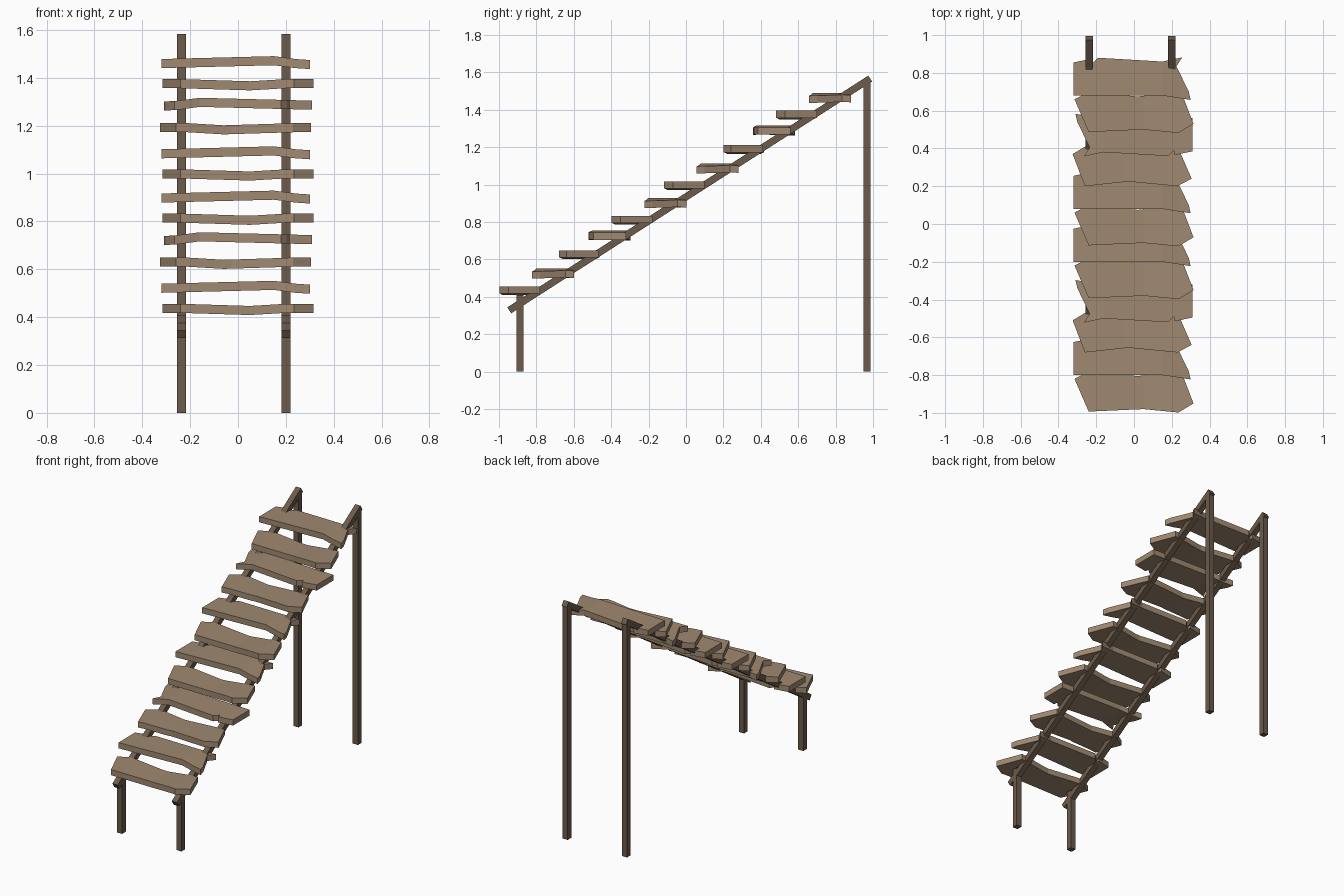
import bpy, bmesh, math
from mathutils import Vector, Matrix

if "Cube" in bpy.data.objects:
    bpy.data.objects.remove(bpy.data.objects["Cube"])


def material(name, color):
    m = bpy.data.materials.new(name)
    m.use_nodes = True
    m.diffuse_color = (*color, 1)
    bsdf = m.node_tree.nodes["Principled BSDF"]
    bsdf.inputs["Base Color"].default_value = (*color, 1)
    bsdf.inputs["Roughness"].default_value = 0.9
    return m


light_wood = material("light_wood", (0.35, 0.25, 0.165))
dark_wood = material("dark_wood", (0.15, 0.105, 0.07))


def finish(name, bm, mat):
    bmesh.ops.recalc_face_normals(bm, faces=bm.faces[:])
    mesh = bpy.data.meshes.new(name)
    bm.to_mesh(mesh)
    bm.free()
    mesh.materials.append(mat)
    obj = bpy.data.objects.new(name, mesh)
    bpy.context.collection.objects.link(obj)
    return obj


# Square beam between two points in the yz plane
def beam(name, x, start, end, size=0.038):
    a, b = Vector((x, *start)), Vector((x, *end))
    d = b - a
    bm = bmesh.new()
    bmesh.ops.create_cube(bm, size=1)
    tilt = Matrix.Rotation(-math.atan2(d.y, d.z), 4, "X")
    bm.transform(Matrix.Translation((a + b) / 2) @ tilt
                 @ Matrix.Diagonal((size, size, d.length, 1)))
    return finish(name, bm, dark_wood)


# Height of a warped plank at x, from its crease points
def warp(x, creases):
    for (x0, z0), (x1, z1) in zip(creases, creases[1:]):
        if x <= x1:
            t = max(0, (x - x0) / (x1 - x0))
            return z0 + t * (z1 - z0)
    return creases[-1][1]


# Rough plank: extruded outline, cut at its creases and bent there
def plank(name, style, y, top, turned):
    outline, creases = style
    bm = bmesh.new()
    face = bm.faces.new([bm.verts.new((px, py, 0)) for px, py in outline])
    ext = bmesh.ops.extrude_face_region(bm, geom=[face])
    for v in ext["geom"]:
        if isinstance(v, bmesh.types.BMVert):
            v.co.z -= 0.038
    for cx, _ in creases[1:-1]:
        bmesh.ops.bisect_plane(bm, geom=bm.verts[:] + bm.edges[:] + bm.faces[:],
                               plane_co=(cx, 0, 0), plane_no=(1, 0, 0))
    for v in bm.verts:
        v.co.z += warp(v.co.x, creases)
    if turned:
        bm.transform(Matrix.Translation((-0.01, 0, 0)) @ Matrix.Rotation(math.pi, 4, "Z"))
    bm.transform(Matrix.Translation((0, y, top)))
    return finish(name, bm, light_wood)


pointed = ([(-0.24, -0.103), (0.05, -0.09), (0.235, -0.108), (0.315, -0.06),
            (0.25, 0.11), (0.02, 0.085), (-0.24, 0.11), (-0.315, 0.07)],
           [(-0.32, 0), (-0.24, 0), (0.05, -0.009), (0.2, 0), (0.32, 0)])
notched = ([(-0.32, -0.085), (0.15, -0.085), (0.3, -0.108), (0.29, -0.065),
            (0.225, 0.07), (0.255, 0.117), (0.15, 0.095), (-0.19, 0.115),
            (-0.22, 0.085), (-0.225, 0.11), (-0.32, 0.09)],
           [(-0.32, 0), (0.15, 0.012), (0.24, 0), (0.3, -0.004)])

# Steps: the order of styles repeats every six planks
order = [(pointed, False), (notched, False), (pointed, True),
         (notched, True), (pointed, False), (notched, False)]
places = [(-0.89, 0.456), (-0.715, 0.54), (-0.57, 0.649),
          (-0.405, 0.743), (-0.29, 0.833), (-0.115, 0.917)]
for i in range(12):
    style, turned = order[i % 6]
    y, top = places[i % 6]
    lift = i // 6
    plank(f"step_{i + 1}", style, y + 0.88 * lift, top + 0.562 * lift, turned)

# Sloping rails and their posts
for side, x in (("right", -0.237), ("left", 0.2)):
    beam(f"{side}_rail", x, (-0.945, 0.328), (0.985, 1.567))
    beam(f"{side}_front_post", x, (-0.888, 0), (-0.888, 0.41))
    beam(f"{side}_back_post", x, (0.967, 0), (0.967, 1.545))
